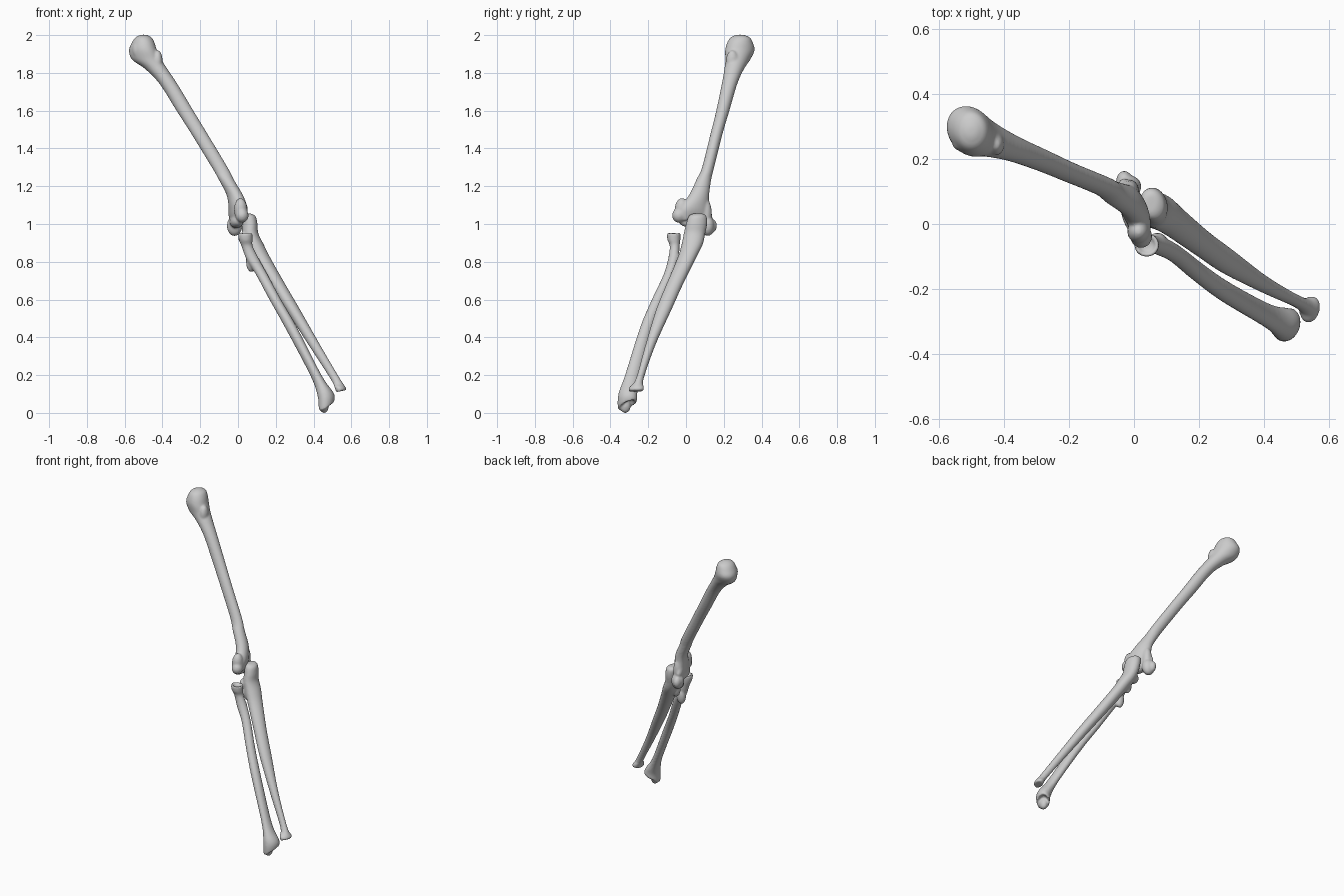
import bpy, bmesh, math
from mathutils import Matrix

SIDES, STEPS = 32, 6


def spline(a, b, c, d, t):
    return [0.5 * (2*q + (r-p)*t + (2*p-5*q+4*r-s)*t*t + (3*q-p-3*r+s)*t**3)
            for p, q, r, s in zip(a, b, c, d)]


def loft(bm, sections):
    # section: z, x, y, half width x, half width y, skew, tilt x, tilt y
    secs = [list(s) + [0] * (8 - len(s)) for s in sections]
    n = len(secs)
    path = []
    for i in range(n - 1):
        a, d = secs[max(i-1, 0)], secs[min(i+2, n-1)]
        path += [spline(a, secs[i], secs[i+1], d, k / STEPS) for k in range(STEPS)]
    path.append(secs[-1])
    rings = []
    for z, x, y, hx, hy, skew, tx, ty in path:
        phi = math.asin(max(-.95, min(.95, skew)))
        ring = []
        for k in range(SIDES):
            t = 2 * math.pi * k / SIDES
            dx, dy = hx * math.cos(t), hy * math.sin(t + phi)
            ring.append(bm.verts.new((x + dx, y + dy, z + tx*dx + ty*dy)))
        rings.append(ring)
    for r, s in zip(rings, rings[1:]):
        for k in range(SIDES):
            j = (k + 1) % SIDES
            bm.faces.new((r[k], r[j], s[j], s[k]))
    bm.faces.new(rings[0])
    bm.faces.new(rings[-1])


def blob(bm, centre, radii, yaw=0):
    m = (Matrix.Translation(centre) @ Matrix.Rotation(math.radians(yaw), 4, 'Z')
         @ Matrix.Diagonal((*radii, 1)))
    bmesh.ops.create_uvsphere(bm, u_segments=24, v_segments=16, radius=1, matrix=m)


def bone(name, sections, blobs):
    bm = bmesh.new()
    loft(bm, sections)
    bmesh.ops.recalc_face_normals(bm, faces=bm.faces)
    for b in blobs:
        blob(bm, *b)
    me = bpy.data.meshes.new(name)
    bm.to_mesh(me)
    bm.free()
    ob = bpy.data.objects.new(name, me)
    bpy.context.collection.objects.link(ob)
    # fuse the shaft and its bumps into one smooth skin
    r = ob.modifiers.new("fuse", 'REMESH')
    r.mode, r.voxel_size, r.use_smooth_shade = 'VOXEL', .006, True
    s = ob.modifiers.new("soften", 'SMOOTH')
    s.factor, s.iterations = .5, 6
    return ob


# upper arm bone: ball head, shaft, flared elbow end
bone("upper_arm_bone", [
    (2.002, -.50, .285, .014, .016),
    (1.988, -.50, .287, .042, .050),
    (1.96, -.502, .286, .060, .068, -.1),
    (1.92, -.503, .285, .074, .078, -.2),
    (1.87, -.483, .274, .078, .066, -.2),
    (1.82, -.432, .255, .059, .052, -.15),
    (1.74, -.367, .230, .047, .041, -.12),
    (1.60, -.281, .195, .045, .035, -.12),
    (1.475, -.203, .161, .043, .032, -.12),
    (1.30, -.097, .117, .042, .032, -.12),
    (1.237, -.063, .095, .040, .039, -.15),
    (1.155, -.018, .070, .043, .053, -.3),
    (1.09, .0, .047, .050, .078, -.5),
    (1.045, .0, .042, .050, .098, -.65),
    (1.02, .0, .042, .044, .092, -.7)],
    [((.022, -.038, 1.045), (.034, .036, .038)),       # outer condyle
     ((.014, -.022, 1.075), (.035, .038, .062)),
     ((-.008, .045, 1.012), (.034, .085, .034), 12),   # pulley
     ((-.018, .115, .990), (.041, .036, .054)),        # inner lip
     ((-.015, .105, 1.05), (.030, .032, .085)),        # inner ridge
     ((-.030, .134, .990), (.025, .030, .038)),        # inner knob
     ((-.53, .25, 1.92), (.030, .026, .045)),          # shoulder bumps
     ((-.425, .245, 1.86), (.026, .034, .06))])

# inner forearm bone: hooked top, tapering shaft, small wrist end
bone("inner_forearm_bone", [
    (1.055, .052, .062, .020, .030),
    (1.04, .056, .061, .038, .048, -.1),
    (1.00, .062, .056, .041, .056, -.1),
    (.95, .066, .045, .042, .057),
    (.89, .090, .032, .047, .056),
    (.82, .127, .004, .045, .049),
    (.68, .210, -.060, .041, .044, -.1),
    (.55, .289, -.116, .038, .041, -.1),
    (.36, .404, -.188, .031, .027, -.2),
    (.18, .515, -.245, .026, .021, -.2),
    (.135, .541, -.262, .031, .040, .2, -.1),
    (.115, .545, -.264, .026, .037, .2, .2)],
    [((.035, .03, .925), (.034, .040, .032)),          # hook below the pulley
     ((.066, .012, .88), (.030, .028, .060))])

# outer forearm bone: dished disc head, neck, bump, broad dished wrist end
bone("outer_forearm_bone", [
    (.938, .040, -.065, .018, .018),
    (.954, .040, -.065, .033, .032),
    (.945, .039, -.065, .038, .036),
    (.915, .041, -.064, .036, .034),
    (.88, .049, -.060, .030, .026),
    (.81, .080, -.068, .034, .028),
    (.73, .127, -.092, .031, .028, -.1),
    (.60, .197, -.148, .031, .033, -.2),
    (.45, .282, -.209, .032, .035, -.2),
    (.20, .412, -.283, .030, .040, -.2),
    (.10, .463, -.308, .042, .050, .1, .2),
    (.045, .470, -.310, .042, .051, .2, .5, .3),
    (.044, .471, -.309, .034, .042, .2, .5, .3),
    (.062, .466, -.309, .016, .022, .2, .5, .3)],
    [((.072, -.053, .80), (.030, .026, .055)),         # tendon bump
     ((.456, -.322, .038), (.025, .030, .039))])       # wrist point
